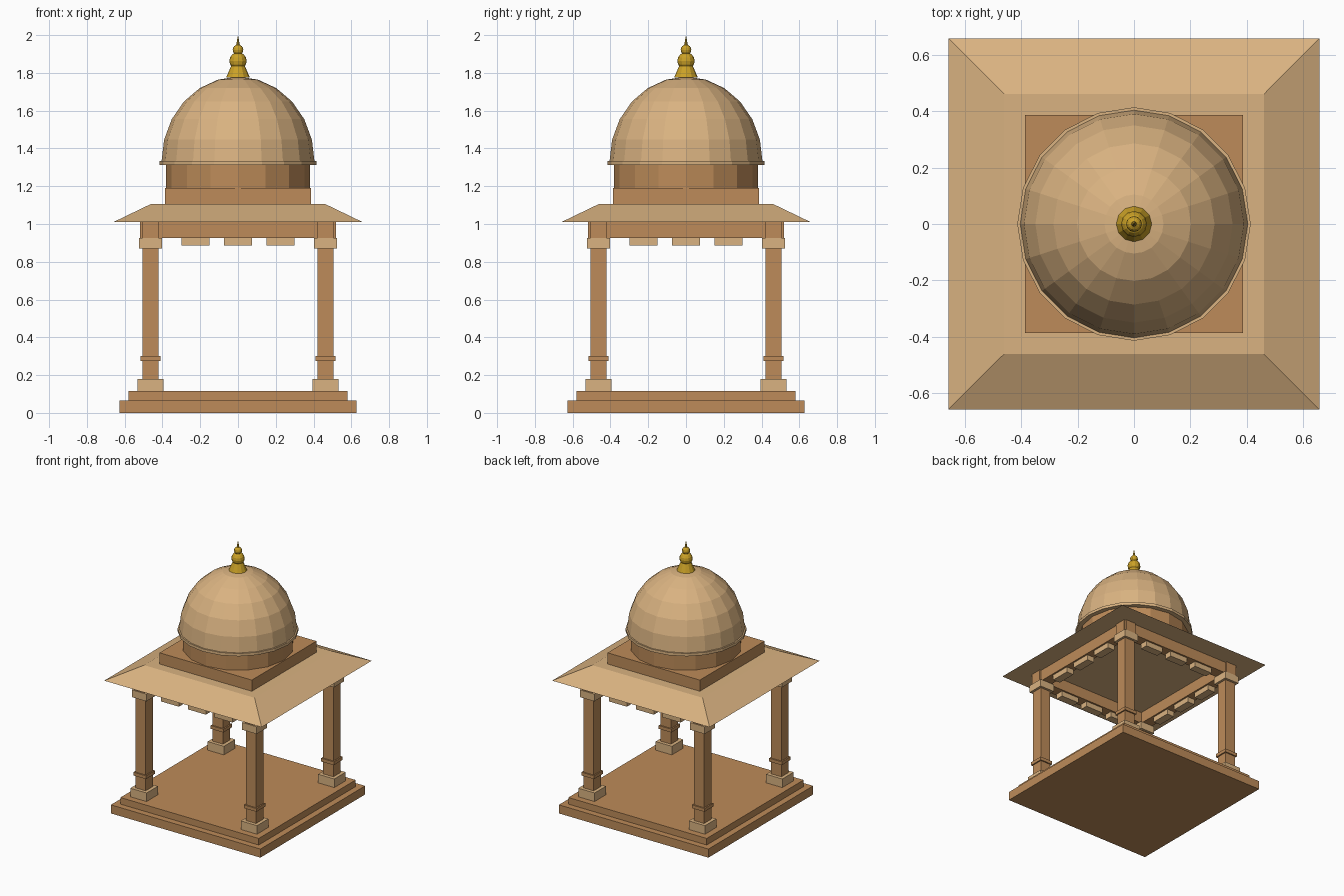
import bpy
import bmesh
import math
from mathutils import Matrix, Vector

if "Cube" in bpy.data.objects:
    bpy.data.objects.remove(bpy.data.objects["Cube"], do_unlink=True)


def material(name, color):
    m = bpy.data.materials.new(name)
    m.use_nodes = True
    m.diffuse_color = color
    m.node_tree.nodes["Principled BSDF"].inputs["Base Color"].default_value = color
    return m


SANDSTONE = material("brown sandstone", (0.51, 0.26, 0.10, 1))
PALE = material("pale sandstone", (0.70, 0.45, 0.22, 1))
GOLD = material("gold", (0.60, 0.36, 0.02, 1))


def finish(name, bm, mat):
    bmesh.ops.recalc_face_normals(bm, faces=bm.faces)
    mesh = bpy.data.meshes.new(name)
    bm.to_mesh(mesh)
    bm.free()
    mesh.materials.append(mat)
    obj = bpy.data.objects.new(name, mesh)
    bpy.context.collection.objects.link(obj)
    return obj


def block(name, mat, x, y, hx, hy, z0, z1):
    bm = bmesh.new()
    place = Matrix.Translation((x, y, (z0 + z1) / 2)) @ Matrix.Diagonal((2 * hx, 2 * hy, z1 - z0, 1))
    bmesh.ops.create_cube(bm, size=1, matrix=place)
    return finish(name, bm, mat)


def lathe(name, mat, profile, sides):
    """Spin a (radius, height) profile round the z axis."""
    bm = bmesh.new()
    verts = [bm.verts.new((r, 0, z)) for r, z in profile]
    edges = [bm.edges.new(pair) for pair in zip(verts, verts[1:])]
    bmesh.ops.spin(bm, geom=verts + edges, cent=(0, 0, 0), axis=(0, 0, 1),
                   angle=math.tau, steps=sides, use_duplicate=False)
    bmesh.ops.remove_doubles(bm, verts=bm.verts, dist=0.0005)
    return finish(name, bm, mat)


def ball(radius, z):
    return [(radius * math.sin(a), z - radius * math.cos(a))
            for a in (math.pi * i / 8 for i in range(9))]


# Stepped platform
block("platform_lower", SANDSTONE, 0, 0, 0.627, 0.627, 0, 0.065)
block("platform_upper", SANDSTONE, 0, 0, 0.58, 0.58, 0.065, 0.115)

# Four columns with base, ring and capital
C = 0.463
for side, sx in (("left", 1), ("right", -1)):
    for end, sy in (("front", -1), ("back", 1)):
        for part, mat, h, z0, z1 in (("base", PALE, 0.068, 0.115, 0.18),
                                     ("shaft", SANDSTONE, 0.043, 0.18, 0.87),
                                     ("ring", SANDSTONE, 0.053, 0.275, 0.30),
                                     ("capital", PALE, 0.061, 0.87, 0.925)):
            block(f"{end}_{side}_column_{part}", mat, C * sx, C * sy, h, h, z0, z1)

# Beams with three hanging brackets on each side
for s in (-1, 1):
    block("cross_beam", SANDSTONE, 0, C * s, 0.518, 0.043, 0.925, 1.01)
    block("side_beam", SANDSTONE, C * s, 0, 0.043, 0.518, 0.925, 1.01)
    for t in (-0.225, 0, 0.225):
        block("cross_bracket", PALE, t, C * s, 0.075, 0.03, 0.885, 0.925)
        block("side_bracket", PALE, C * s, t, 0.03, 0.075, 0.885, 0.925)

# Sloping eave
eave = block("eave", PALE, 0, 0, 0.66, 0.66, 1.01, 1.105)
for v in eave.data.vertices:
    if v.co.z > 1.05:
        v.co = Vector((math.copysign(0.463, v.co.x), math.copysign(0.463, v.co.y), v.co.z))

# Roof plinth, drum and collar
block("roof_plinth", SANDSTONE, 0, 0, 0.387, 0.387, 1.105, 1.19)
lathe("drum", SANDSTONE, [(0, 1.19), (0.382, 1.19), (0.382, 1.315), (0, 1.315)], 16)
lathe("collar", PALE, [(0, 1.312), (0.415, 1.312), (0.415, 1.333), (0, 1.333)], 20)

# Faceted dome
arc = [math.radians(15 * i) for i in range(7)]
lathe("dome", PALE, [(0.405 * math.cos(a), 1.33 + 0.45 * math.sin(a)) for a in arc], 20)

# Finial
lathe("finial_foot", GOLD, [(0, 1.775), (0.063, 1.775), (0.035, 1.84), (0, 1.84)], 12)
lathe("finial_large_ball", GOLD, ball(0.046, 1.863), 12)
lathe("finial_small_ball", GOLD, ball(0.028, 1.922), 12)
lathe("finial_spike", GOLD, [(0, 1.94), (0.011, 1.94), (0, 2.0)], 8)
